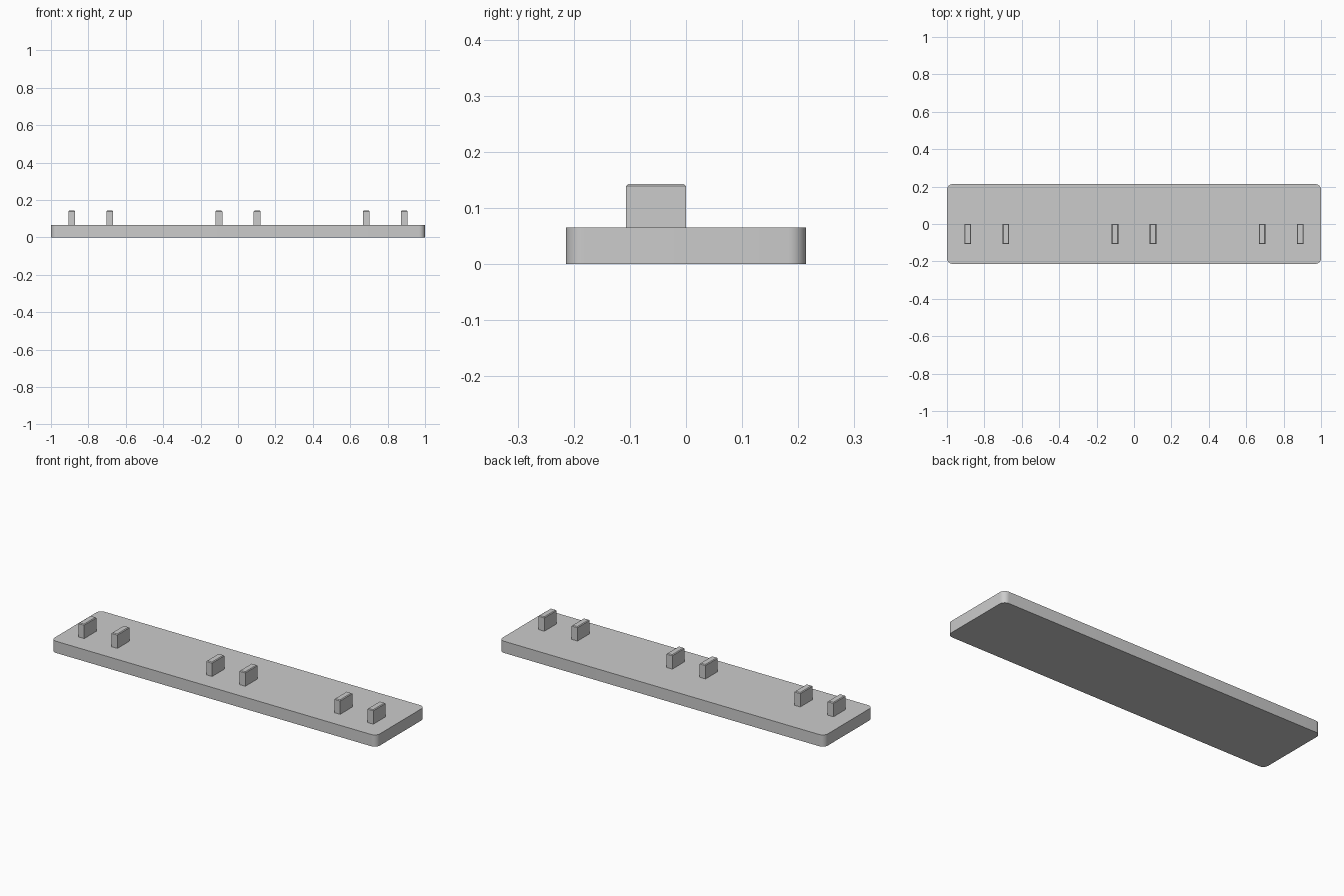
import bpy
import bmesh

cube = bpy.data.objects.get("Cube")
if cube:
    bpy.data.objects.remove(cube, do_unlink=True)

GREY = (0.6, 0.6, 0.6, 1.0)
grey = bpy.data.materials.new("plain grey")
grey.use_nodes = True
grey.diffuse_color = GREY
grey.node_tree.nodes["Principled BSDF"].inputs["Base Color"].default_value = GREY


def block(name, low, high, radius, segments, pick):
    """Box between two corners, with the picked edges bevelled."""
    bm = bmesh.new()
    bmesh.ops.create_cube(bm, size=1)
    for v in bm.verts:
        v.co = [h if c > 0 else l for c, l, h in zip(v.co, low, high)]
    bmesh.ops.bevel(bm, geom=[e for e in bm.edges if pick(e)], offset=radius,
                    segments=segments, profile=0.5, affect='EDGES')
    mesh = bpy.data.meshes.new(name)
    bm.to_mesh(mesh)
    bm.free()
    mesh.materials.append(grey)
    obj = bpy.data.objects.new(name, mesh)
    bpy.context.collection.objects.link(obj)
    return obj


def upright(edge):
    a, b = edge.verts
    return abs(a.co.z - b.co.z) > 0.01


# Base plate with rounded upright corners
PLATE_TOP = 0.065
plate = block("base_plate", (-1, -0.214, 0), (1, 0.214, PLATE_TOP), 0.032, 8, upright)
bpy.context.view_layer.objects.active = plate
plate.select_set(True)
bpy.ops.object.shade_smooth_by_angle()
plate.select_set(False)

# Three pairs of upright tabs with chamfered tops
TAB_TOP = 0.143
HALF_WIDTH = 0.018
for place, centre in (("right", -0.787), ("middle", 0), ("left", 0.787)):
    for side, shift in (("right", -0.102), ("left", 0.102)):
        x = centre + shift
        block(f"{place}_pair_{side}_tab",
              (x - HALF_WIDTH, -0.107, PLATE_TOP - 0.005),
              (x + HALF_WIDTH, 0, TAB_TOP), 0.004, 1,
              lambda e: all(v.co.z > TAB_TOP - 0.001 for v in e.verts))
